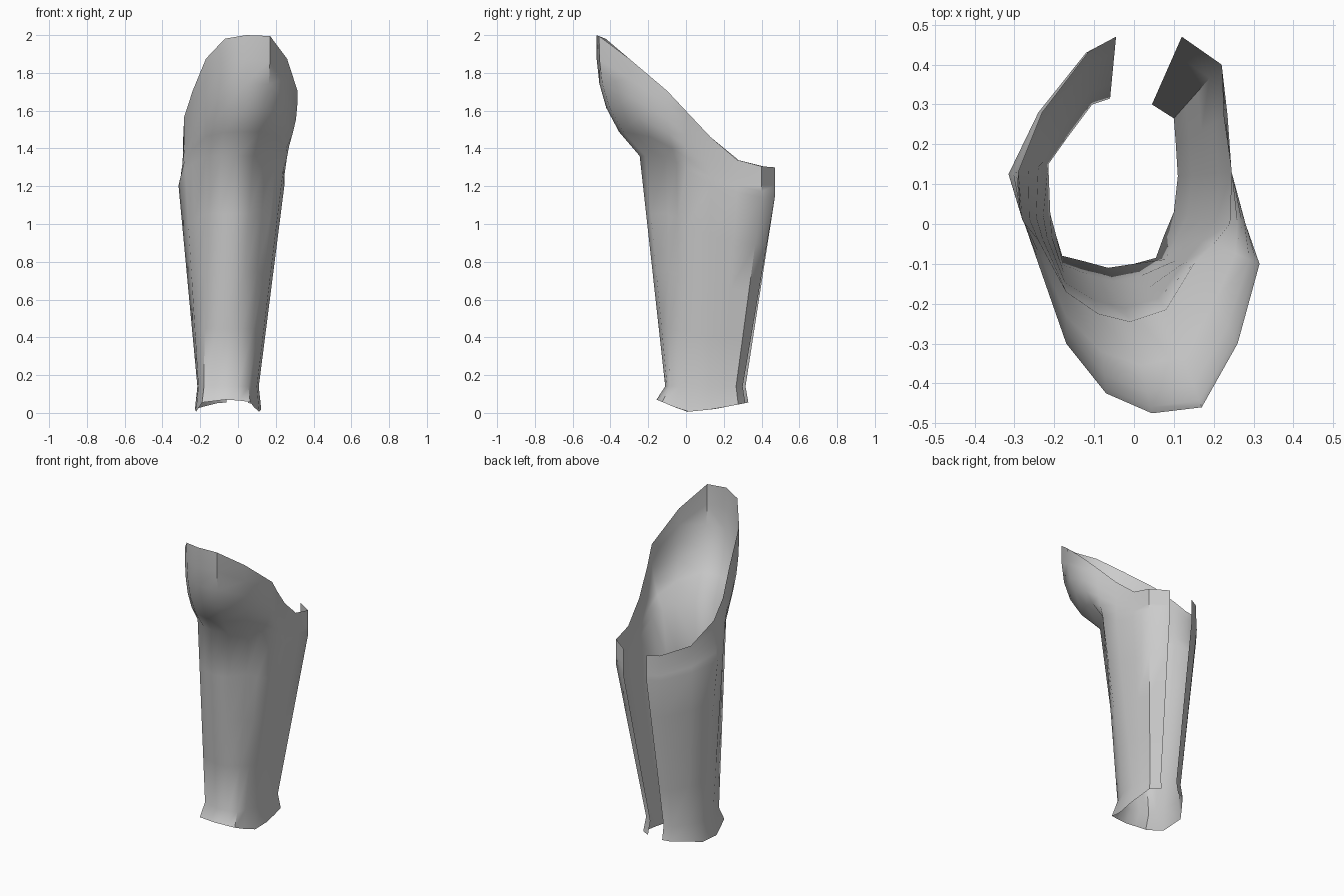
import bpy
import bmesh
import math
from mathutils import Vector

default_cube = bpy.data.objects.get("Cube")
if default_cube:
    bpy.data.objects.remove(default_cube)


def profile(points, value):
    """Piecewise linear lookup along a list of (input, output) pairs."""
    if value <= points[0][0]:
        return points[0][1]
    for (start, low), (end, high) in zip(points, points[1:]):
        if value <= end:
            return low + (high - low) * (value - start) / (end - start)
    return points[-1][1]


# Height curves, each following the depth of the shell from front to back
rim_height = [(-.475, 2), (-.43, 1.985), (-.1, 1.705), (.13, 1.46),
              (.27, 1.34), (.42, 1.3)]
calf_height = [(-.1, 1.36), (.13, 1.2), (.4, 1.14)]
foot_height = [(-.155, .07), (0, .005), (.15, .02), (.33, .055)]
ankle_height = .14

# Plan position of each vertical rib: ankle, calf and rim,
# running from one back edge, around the shin, to the other back edge
ribs = [
    ((-.06, .315), (-.045, .47), (-.045, .47)),
    ((-.105, .3), (-.12, .43), (-.115, .43)),
    ((-.165, .22), (-.24, .28), (-.23, .28)),
    ((-.215, .15), (-.315, .125), (-.29, .13)),
    ((-.21, .025), (-.28, .01), (-.285, .03)),
    ((-.195, -.03), (-.24, -.04), (-.24, -.1)),
    ((-.18, -.08), (-.17, -.17), (-.17, -.3)),
    ((-.12, -.095), (-.09, -.225), (-.07, -.425)),
    ((-.065, -.11), (-.01, -.245), (.045, -.475)),
    ((0, -.1), (.08, -.215), (.17, -.46)),
    ((.055, -.085), (.15, -.1), (.26, -.3)),
    ((.075, -.03), (.2, -.05), (.315, -.1)),
    ((.1, .03), (.24, 0), (.28, 0)),
    ((.11, .12), (.245, .13), (.245, .13)),
    ((.105, .2), (.235, .27), (.225, .27)),
    ((.1, .265), (.22, .4), (.22, .4)),
    ((.045, .3), (.12, .47), (.12, .47)),
]
ankle_centre = Vector((-.055, .1))


def rib_points(ankle, calf, rim):
    """Points of one rib from the flared foot up to the rim."""
    out = Vector(ankle) - ankle_centre
    flare = Vector((out.x * 1.08, out.y * (1.22 if out.y < 0 else 1.07)))
    foot = ankle_centre + flare
    low = Vector((*ankle, ankle_height))
    mid = Vector((*calf, profile(calf_height, calf[1])))
    top = Vector((*rim, profile(rim_height, rim[1])))
    points = [Vector((*foot, profile(foot_height, foot.y)))]
    # Straight taper along the shin
    points += [low.lerp(mid, step / 4) for step in range(4)]
    # Cupped knee guard, bulging out quickly above the calf
    for step in range(6):
        t = step / 5
        point = mid.lerp(top, 1 - (1 - t) ** 2.9)
        point.z = mid.z + (top.z - mid.z) * t
        points.append(point)
    return points


# Shin guard shell, open at the back
bm = bmesh.new()
grid = [[bm.verts.new(p) for p in rib_points(*rib)] for rib in ribs]
for left, right in zip(grid, grid[1:]):
    for row in range(len(left) - 1):
        bm.faces.new((left[row], right[row], right[row + 1], left[row + 1]))
mesh = bpy.data.meshes.new("shin_guard")
bm.to_mesh(mesh)
bm.free()
shin_guard = bpy.data.objects.new("shin_guard", mesh)
bpy.context.collection.objects.link(shin_guard)

# Plain grey metal
grey = bpy.data.materials.new("plain_grey")
grey.use_nodes = True
colour = (.6, .6, .6, 1)
grey.diffuse_color = colour
grey.node_tree.nodes["Principled BSDF"].inputs["Base Color"].default_value = colour
mesh.materials.append(grey)

# Smooth shading
bpy.ops.object.select_all(action="DESELECT")
shin_guard.select_set(True)
bpy.context.view_layer.objects.active = shin_guard
bpy.ops.object.shade_smooth_by_angle(angle=math.radians(50))
